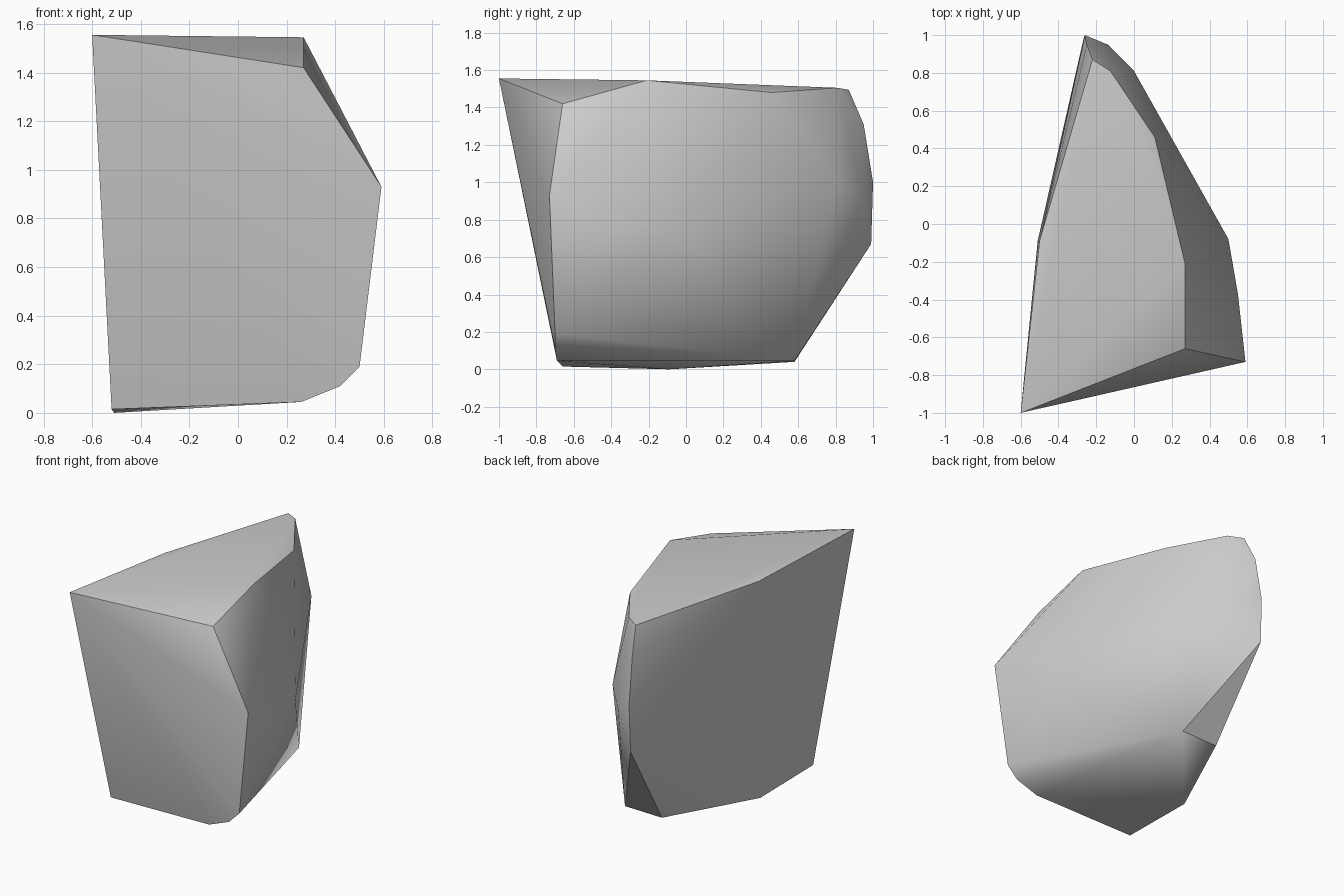
import bpy
import bmesh
import math
from mathutils import Vector

# Remove the default cube only
default_cube = bpy.data.objects.get("Cube")
if default_cube:
    bpy.data.objects.remove(default_cube, do_unlink=True)


def flat_material(name, colour):
    """Plain single-colour material for viewport and render."""
    material = bpy.data.materials.new(name)
    material.use_nodes = True
    material.diffuse_color = colour
    shader = material.node_tree.nodes["Principled BSDF"]
    shader.inputs["Base Color"].default_value = colour
    shader.inputs["Roughness"].default_value = 0.8
    return material


def convex_stone(name, corner_groups, material, sharp_angle):
    """Wrap all corner points in a convex hull, keeping hard breaks sharp."""
    mesh = bpy.data.meshes.new(name)
    bm = bmesh.new()
    for corners in corner_groups.values():
        for corner in corners:
            bm.verts.new(Vector(corner))
    result = bmesh.ops.convex_hull(bm, input=list(bm.verts))
    unused = [v for v in bm.verts if not v.link_faces]
    bmesh.ops.delete(bm, geom=unused, context="VERTS")
    bmesh.ops.recalc_face_normals(bm, faces=list(bm.faces))
    bm.to_mesh(mesh)
    bm.free()
    mesh.materials.append(material)
    stone = bpy.data.objects.new(name, mesh)
    bpy.context.collection.objects.link(stone)
    bpy.ops.object.select_all(action="DESELECT")
    stone.select_set(True)
    bpy.context.view_layer.objects.active = stone
    bpy.ops.object.shade_smooth_by_angle(angle=math.radians(sharp_angle))
    return stone


# Corners of the boulder, grouped by the side they shape
boulder_corners = {
    "top_rim": [
        (-.6, -1, 1.555), (.27, -.66, 1.42), (.27, -.21, 1.545),
        (.11, .46, 1.48), (-.125, .81, 1.505), (-.22, .87, 1.495),
        (-.5, -.09, 1.51),
    ],
    "front_edge": [
        (.59, -.73, .93), (.5, -.7, .19), (.42, -.7, .11),
        (.26, -.69, .045),
    ],
    "base": [
        (-.52, -.66, .015), (-.51, -.09, 0),
        (-.22, .58, .04), (.065, .58, .045),
    ],
    "back_edge": [
        (-.25, .95, 1.31), (-.26, 1, 1), (-.265, .99, .67),
        (-.14, .95, .92), (0, .81, 1),
    ],
    "side_bulge": [
        (.5, -.08, .75), (.55, -.37, .8), (.43, -.15, .42),
    ],
}

stone_grey = flat_material("stone grey", (.6, .6, .6, 1))
convex_stone("boulder", boulder_corners, stone_grey, sharp_angle=30)
